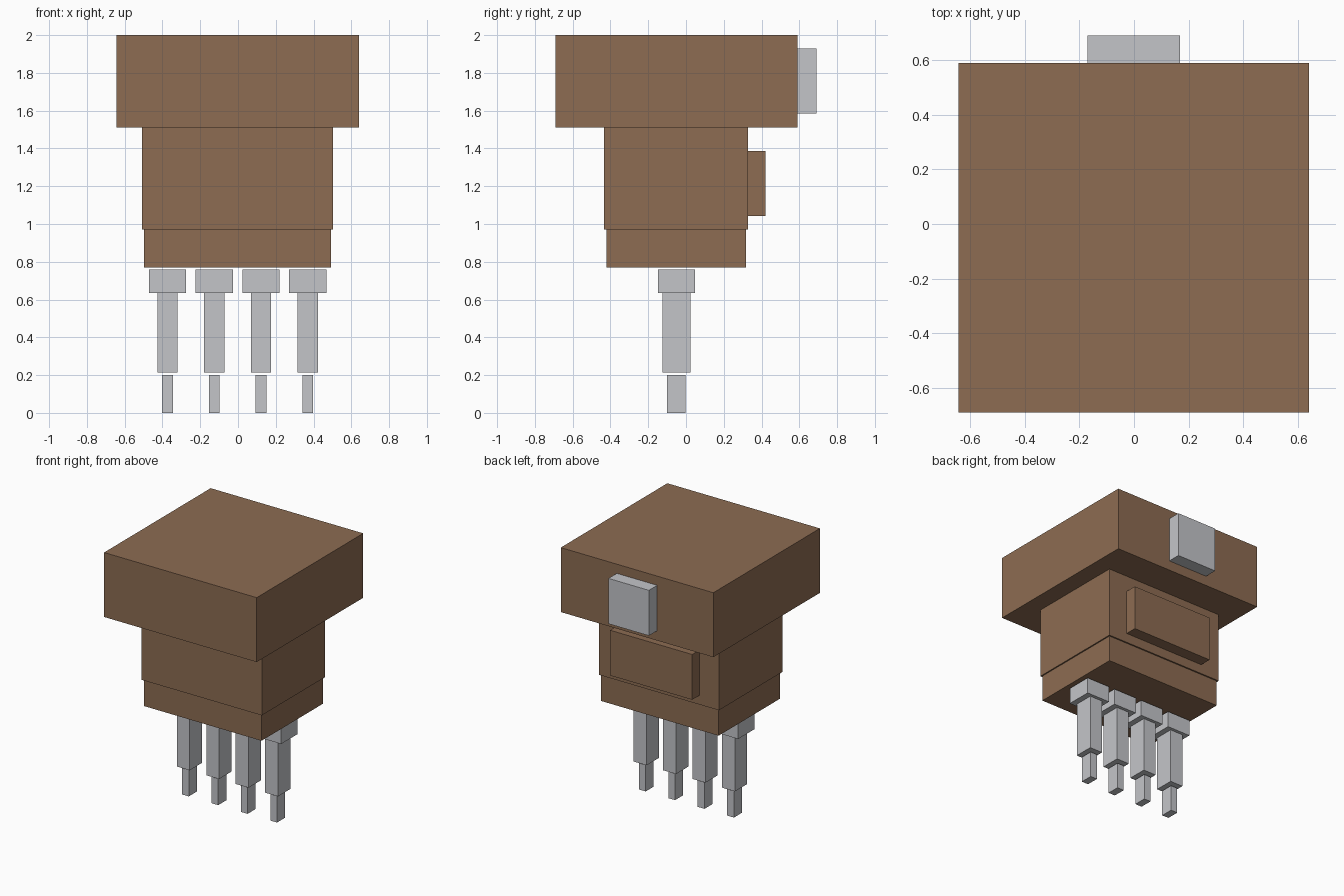
import bpy
import bmesh
from mathutils import Vector

default = bpy.data.objects.get("Cube")
if default:
    bpy.data.objects.remove(default, do_unlink=True)


def material(name, rgb):
    mat = bpy.data.materials.new(name)
    mat.use_nodes = True
    mat.diffuse_color = (*rgb, 1)
    mat.node_tree.nodes["Principled BSDF"].inputs["Base Color"].default_value = (*rgb, 1)
    return mat


brown = material("brown", (0.266, 0.15, 0.085))
grey = material("light grey", (0.552, 0.558, 0.584))


def box(name, mat, x, y, z):
    """Box spanning the given (low, high) range on each axis."""
    low, high = (Vector(corner) for corner in zip(x, y, z))
    mesh = bpy.data.meshes.new(name)
    bm = bmesh.new()
    bmesh.ops.create_cube(bm, size=1)
    bmesh.ops.scale(bm, vec=high - low, verts=bm.verts)
    bm.to_mesh(mesh)
    bm.free()
    mesh.materials.append(mat)
    obj = bpy.data.objects.new(name, mesh)
    obj.location = (low + high) / 2
    bpy.context.collection.objects.link(obj)
    return obj


# Stepped housing
box("head_block", brown, (-0.643, 0.64), (-0.69, 0.59), (1.51, 2))
box("body_block", brown, (-0.507, 0.503), (-0.433, 0.329), (0.97, 1.51))
box("base_block", brown, (-0.497, 0.493), (-0.422, 0.318), (0.77, 0.97))

# Plates on the back
box("head_tab", grey, (-0.171, 0.169), (0.59, 0.69), (1.585, 1.93))
box("body_plate", brown, (-0.346, 0.344), (0.329, 0.42), (1.042, 1.386))

# Row of stepped pins: width, depth, bottom and top of each section
sections = {
    "collar": (0.197, 0.197, 0.635, 0.758),
    "shaft": (0.108, 0.148, 0.215, 0.635),
    "tip": (0.057, 0.097, 0, 0.2),
}
for i in range(4):
    cx, cy = -0.373 + 0.2475 * i, -0.051
    for part, (w, d, bottom, top) in sections.items():
        box(f"pin_{part}_{i + 1}", grey,
            (cx - w / 2, cx + w / 2), (cy - d / 2, cy + d / 2), (bottom, top))
